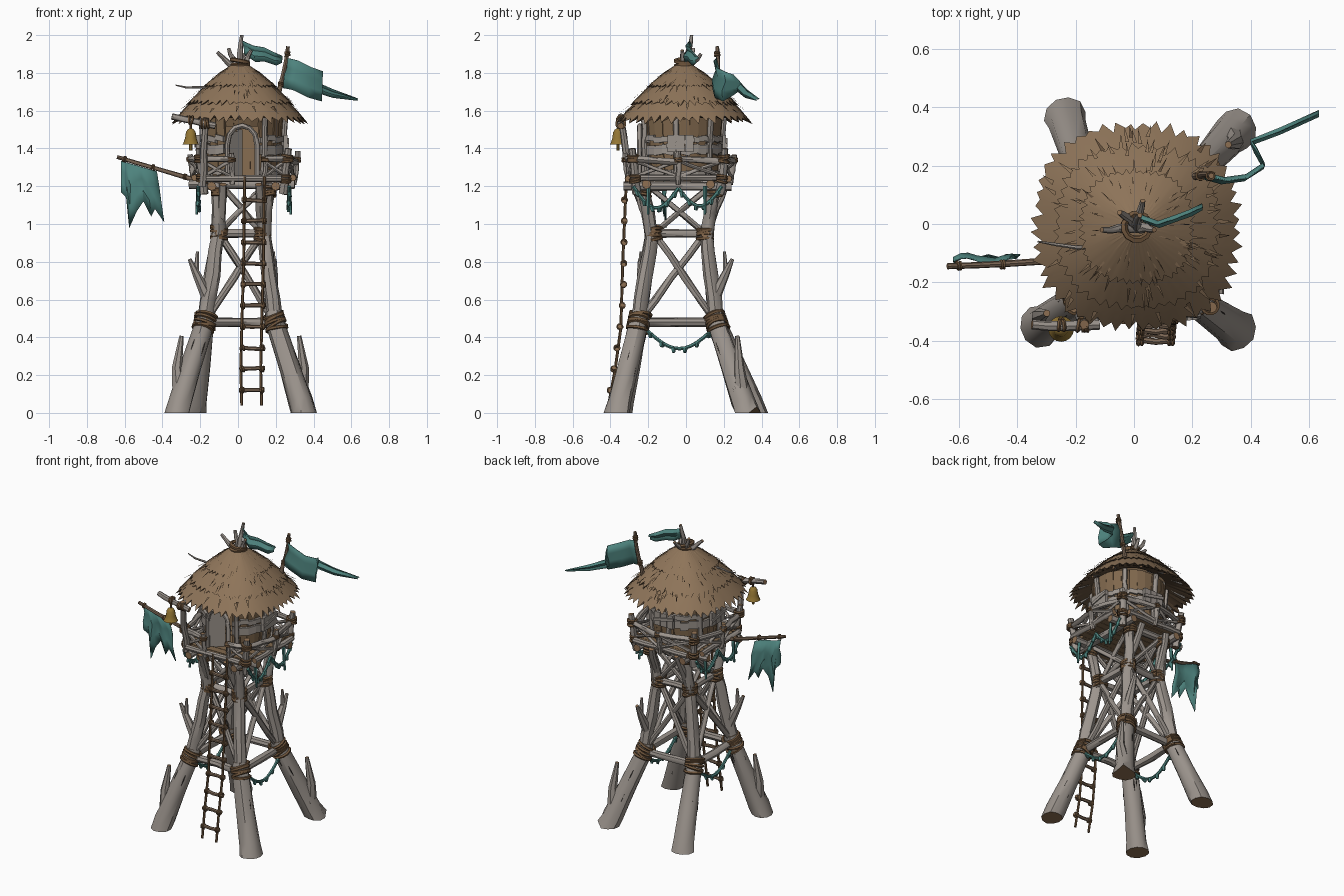
import bpy, bmesh, math, random
from mathutils import Vector, Matrix

random.seed(4)
if "Cube" in bpy.data.objects:
    bpy.data.objects.remove(bpy.data.objects["Cube"])

PALETTE = {
    "weathered_wood": (.33, .295, .265), "cut_wood": (.27, .16, .085),
    "plank_brown": (.22, .14, .075), "pole_brown": (.2, .135, .09),
    "rope_brown": (.165, .095, .047), "thatch": (.27, .175, .1),
    "thatch_shadow": (.12, .075, .042), "teal_cloth": (.075, .225, .205),
    "bell_brass": (.29, .18, .035), "dark_crack": (.035, .03, .026),
}
NAMES = list(PALETTE)
MATERIALS = []
for name, colour in PALETTE.items():
    material = bpy.data.materials.new(name)
    material.use_nodes = True
    material.diffuse_color = (*colour, 1)
    shader = next(n for n in material.node_tree.nodes if n.type == "BSDF_PRINCIPLED")
    shader.inputs["Base Color"].default_value = (*colour, 1)
    shader.inputs["Roughness"].default_value = .9
    MATERIALS.append(material)


def jitter(amount):
    return random.uniform(-amount, amount)


def finish(name, bm, thickness=0):
    """Turn a bmesh into an object holding only the materials it uses."""
    bmesh.ops.recalc_face_normals(bm, faces=bm.faces)
    used = sorted({f.material_index for f in bm.faces})
    mesh = bpy.data.meshes.new(name)
    for face in bm.faces:
        face.material_index = used.index(face.material_index)
        face.smooth = True
    bm.to_mesh(mesh)
    bm.free()
    for index in used:
        mesh.materials.append(MATERIALS[index])
    mesh.set_sharp_from_angle(angle=math.radians(40))
    obj = bpy.data.objects.new(name, mesh)
    bpy.context.collection.objects.link(obj)
    if thickness:
        obj.modifiers.new("thickness", "SOLIDIFY").thickness = thickness


def tube(bm, points, radii, mat, cap=None, sides=8, rough=0):
    """Sweep a round section along points; radii is a number or a list."""
    points = [Vector(p) for p in points]
    last, side, rings = len(points) - 1, None, []
    for i, p in enumerate(points):
        along = (points[min(i + 1, last)] - points[max(i - 1, 0)]).normalized()
        side = along.orthogonal() if side is None else side
        side = (side - along * side.dot(along)).normalized()
        other = along.cross(side)
        r = radii[i] if isinstance(radii, list) else radii
        ring = []
        for k in range(sides):
            a = math.tau * k / sides
            ring.append(bm.verts.new(p + (side * math.cos(a) + other * math.sin(a)) * r * (1 + jitter(rough))))
        rings.append(ring)
    for low, high in zip(rings, rings[1:]):
        for k in range(sides):
            n = (k + 1) % sides
            bm.faces.new((low[k], low[n], high[n], high[k])).material_index = NAMES.index(mat)
    for ring in (rings[0], rings[-1]):
        bm.faces.new(ring).material_index = NAMES.index(cap or mat)


def log(bm, a, b, r1, r2=None, bend=.006, sides=8, mat="weathered_wood"):
    """Slightly crooked log with sawn ends."""
    a, b = Vector(a), Vector(b)
    r2 = r2 or r1
    steps = [i / 4 for i in range(5)]
    pts = [a.lerp(b, s) + Vector((jitter(bend), jitter(bend), 0)) * (0 < s < 1) for s in steps]
    tube(bm, pts, [r1 + (r2 - r1) * s for s in steps], mat, "cut_wood", sides, .08)


def lash(bm, centre, axis, radius, turns=4, cord=.01):
    """Rope wound around a joint."""
    axis = Vector(axis).normalized()
    u = axis.orthogonal().normalized()
    v = axis.cross(u)
    for i in range(turns):
        tilt, phase = jitter(.3), jitter(3)
        middle = Vector(centre) + axis * cord * 1.8 * (i - (turns - 1) / 2)
        angles = [math.tau * k / 12 for k in range(13)]
        tube(bm, [middle + (u * math.cos(a) + v * math.sin(a) + axis * tilt * math.cos(a + phase)) * radius
                  for a in angles], cord, "rope_brown", sides=5)


def board(bm, centre, across, through, along, mat):
    """Box from its three full-length edge vectors."""
    m = Matrix((across, through, along)).transposed().to_4x4()
    m.translation = centre
    verts = bmesh.ops.create_cube(bm, size=1, matrix=m)["verts"]
    for face in {f for v in verts for f in v.link_faces}:
        face.material_index = NAMES.index(mat)


def cloth(name, top, bottom):
    """Ragged banner strung between an upper and a lower edge."""
    bm = bmesh.new()
    rows = []
    for a, b in zip(top, bottom):
        a, b = Vector(a), Vector(b)
        rows.append([bm.verts.new(a.lerp(b, s / 3) + Vector((0, .012 * math.sin(s * 2), 0))) for s in range(4)])
    for p, q in zip(rows, rows[1:]):
        for k in range(3):
            bm.faces.new((p[k], q[k], q[k + 1], p[k + 1])).material_index = NAMES.index("teal_cloth")
    finish(name, bm, .005)


def swag(bm, a, b, drop):
    """Sagging garland with little rag knots."""
    a, b = Vector(a), Vector(b)
    pts = [a.lerp(b, i / 12) - Vector((0, 0, drop * math.sin(math.pi * i / 12))) for i in range(13)]
    tube(bm, pts, .01, "teal_cloth", sides=6)
    for p in pts[1:-1:2]:
        tube(bm, [p, p - Vector((jitter(.008), jitter(.008), .024))], [.015, .008], "teal_cloth", sides=5)


# Tower legs: thick root logs, thinner upper logs, flared heads
FEET = {(-1, -1): (-.325, -.35), (1, -1): (.35, -.365), (1, 1): (.35, .325), (-1, 1): (-.235, .37)}
legs, bindings = bmesh.new(), bmesh.new()
knee, waist, head = {}, {}, {}
for key, (fx, fy) in FEET.items():
    sx, sy = key
    foot = Vector((fx, fy, 0))
    knee[key] = Vector((.01 + sx * .185, -.045 + sy * .205, .48))
    waist[key] = Vector((.015 + sx * .115, -.035 + sy * .135, .95))
    head[key] = Vector((.03 + sx * .13, -.035 + sy * .19, 1.22))
    over = knee[key].lerp(waist[key], .12)
    path = [foot, foot.lerp(knee[key], .13), foot.lerp(knee[key], .5), knee[key], over]
    tube(legs, path, [.073, .064, .057, .05, .045], "weathered_wood", "cut_wood", 10, .07)
    log(legs, knee[key], waist[key].lerp(head[key], .12), .042, .034)
    log(legs, waist[key].lerp(knee[key], .1), head[key], .036, .03)
    log(legs, waist[key], waist[key] + Vector((-sx * .02, sy * .11, .26)), .024, .02)
    direction = knee[key] - foot
    lash(bindings, knee[key], direction, .054, 5, .01)
    lash(bindings, waist[key], (0, 0, 1), .041, 4)
    lash(bindings, head[key] - Vector((0, 0, .05)), (0, 0, 1), .036, 3)
    for i in range(9):
        a, s = jitter(math.pi), random.uniform(.12, .75)
        out = Vector((math.cos(a), math.sin(a), 0)) * .058
        tube(legs, [foot.lerp(knee[key], s + d) + out * (1 - .15 * s) for d in (0, .08, .16)],
             [.001, .004, .001], "dark_crack", sides=4)
# Snapped branches on two opposite legs
for key, reach in (((-1, -1), Vector((-.065, -.01, .14))), ((1, 1), Vector((.01, .065, .14)))):
    k, f = knee[key], Vector((*FEET[key], 0))
    root, s = f.lerp(k, .14), key[0]
    tube(legs, [root, root + Vector((s * .02, -.02 * s, .17)), root + Vector((-s * .005, -.03 * s, .34))],
         [.045, .028, .012], "weathered_wood", "cut_wood", 7)
    mid = k.lerp(waist[key], .25)
    fork = mid + reach
    tube(legs, [mid, fork, fork + reach * .55], [.034, .022, .01], "weathered_wood", "cut_wood", 7)
    tube(legs, [fork, fork + Vector((0, 0, .13)) - reach * .1], [.016, .008], "weathered_wood", "cut_wood", 6)
# Feet sawn flat on the ground
for vert in legs.verts:
    if vert.co.z < .03:
        vert.co.z = 0
finish("tower_legs", legs)

# Cross braces on each face of the tower
braces = bmesh.new()
ORDER = list(FEET)
for i, a in enumerate(ORDER):
    b = ORDER[(i + 1) % 4]
    for level, r in ((knee, .024), (waist, .022)):
        reach = (level[b] - level[a]).normalized() * .045
        log(braces, level[a] - reach, level[b] + reach, r)
    for low, high, r in ((knee, waist, .018), (waist, head, .015)):
        log(braces, low[a], high[b], r)
        log(braces, low[b], high[a], r)
finish("cross_braces", braces)

# Platform: deck planks with clipped corners over edge beams
deck = bmesh.new()
CENTRE = Vector((.03, -.04, 0))
for i in range(11):
    y = -.29 + i * .05
    length = .52 - max(0, abs(i - 5) - 2) * .05
    board(deck, (.03 + jitter(.012), y, 1.235), (length, 0, 0), (0, .046, 0), (0, jitter(.004), .02), "plank_brown")
for s in (-1, 1):
    log(deck, CENTRE + Vector((s * .17, -.29, 1.2)), CENTRE + Vector((s * .17, .28, 1.2)), .024)
    log(deck, CENTRE + Vector((-.29, s * .17, 1.21)), CENTRE + Vector((.27, s * .17, 1.21)), .024)
    log(deck, CENTRE + Vector((-.2, s * .265, 1.24)), CENTRE + Vector((.2, s * .265, 1.24)), .018)
    log(deck, CENTRE + Vector((s * .26, -.2, 1.245)), CENTRE + Vector((s * .26, .2, 1.245)), .018)
finish("platform_deck", deck)

# Railing: eight-sided, flared posts, rails and struts, open at the ladder
rail = bmesh.new()


def rail_point(x, y, z):
    flare = (1 + (z - 1.2) * .5) * (1.05 - .19 * min(abs(x), abs(y)))
    return CENTRE + Vector((x * .25 * flare, y * .26 * flare, z))


corners = [(-1, -1), (1, -1), (1, 1), (-1, 1)]
for i, (ax, ay) in enumerate(corners):
    bx, by = corners[(i + 1) % 4]
    log(rail, rail_point(ax, ay, 1.16), rail_point(ax, ay, 1.4), .024, .018)
    for z in (1.24, 1.345):
        lash(bindings, rail_point(ax, ay, z), (0, 0, 1), .027, 3, .008)
    spans = ((0, .38), (.72, 1)) if i == 0 else ((0, .5), (.5, 1))
    for s, e in spans:
        (px, py), (qx, qy) = [(ax + (bx - ax) * t, ay + (by - ay) * t) for t in (s, e)]
        for x, y in ((px, py), (qx, qy)):
            log(rail, rail_point(x, y, 1.21), rail_point(x, y, 1.37 + jitter(.02)), .014)
            lash(bindings, rail_point(x, y, 1.34), (0, 0, 1), .018, 2, .007)
        log(rail, rail_point(px, py, 1.345), rail_point(qx, qy, 1.335 + jitter(.015)), .017)
        log(rail, rail_point(px, py, 1.25), rail_point(qx, qy, 1.335), .01)
        log(rail, rail_point(px, py, 1.335), rail_point(qx, qy, 1.25), .01)
finish("railing", rail)

# Hut: upright wall planks leaving a doorway, grey belts and posts
hut = bmesh.new()
AXIS = Vector((.02, -.03, 0))
COUNT = 28
for i in range(COUNT):
    a = math.tau * (i + .5) / COUNT - math.pi / 2
    out, side = Vector((math.cos(a), math.sin(a), 0)), Vector((-math.sin(a), math.cos(a), 0))
    doorway = out.y < -.92
    lean = out * .03 + Vector((0, 0, .09 if doorway else .36))
    lift = 1.56 if doorway else 1.42
    board(hut, AXIS + out * (.2 + jitter(.005)) + Vector((0, 0, lift)), side * .049, out * .018, lean, "plank_brown")
    if not doorway:
        for z, h in ((1.395, .05), (1.45, .03), (1.27, .025)):
            board(hut, AXIS + out * (.214 + (z - 1.42) * .09) + Vector((0, 0, z + jitter(.006))),
                  side * .051 + Vector((0, 0, jitter(.012))), out * .02, (0, 0, h), "weathered_wood")
        if i % 4 == 2:
            log(hut, AXIS + out * .205 + Vector((0, 0, 1.23)), AXIS + out * .235 + Vector((0, 0, 1.6)), .015)
# Side and back shutters
for a in (0, math.pi / 2, math.pi):
    out, side = Vector((math.cos(a), math.sin(a), 0)), Vector((-math.sin(a), math.cos(a), 0))
    for k in (-1, 0, 1):
        board(hut, AXIS + out * .232 + side * k * .047 + Vector((0, 0, 1.425)), side * .044, out * .02, (0, 0, .09), "weathered_wood")
    board(hut, AXIS + out * .243 + Vector((0, 0, 1.43)), side * .15 + Vector((0, 0, .03)), out * .012, (0, 0, .02), "weathered_wood")
finish("hut_walls", hut)

# Arched door frame and half-open leaf
door = bmesh.new()
arch = [(-.078, 1.25), (-.078, 1.42)]
arch += [(-.078 * math.cos(t * math.pi / 6), 1.43 + .09 * math.sin(t * math.pi / 6)) for t in range(1, 6)]
arch += [(.078, 1.42), (.078, 1.25)]
tube(door, [(.022 + x, -.245, z) for x, z in arch], .014, "weathered_wood", "cut_wood", 8, .08)
for k in range(3):
    board(door, (-.04 + k * .024, -.225 + k * .025, 1.365), (.025, .025, 0), (-.008, .008, 0),
          (0, 0, .23 + k * .02), "weathered_wood")
finish("door", door)

# Thatched roof: overlapping ragged skirts with loose straw
roof = bmesh.new()
HUB = Vector((.01, -.01, 0))


def roof_point(a, r, z):
    c, s = math.cos(a), math.sin(a)
    square = (abs(c) ** 2.5 + abs(s) ** 2.5) ** -.4
    return HUB + Vector((c * r * square, s * r * square, z))


def slope(r):
    """Roof height at a radius."""
    return 1.85 - .56 * r - .88 * r * r


COLUMNS = 96
for inner, outer, raise_by, rag in ((.25, .345, 0, .022), (.14, .275, .012, .016), (.03, .19, .02, .012)):
    rings = [[] for _ in range(4)]
    for k in range(COLUMNS):
        a = math.tau * k / COLUMNS
        tip = outer + (rag if k % 2 else -rag) * random.uniform(.2, 1)
        ridge = .003 if k % 2 else -.001
        for ring, r, dz in zip(rings, (inner, (inner + outer) / 2, tip, outer - .035), (0, ridge, 0, -.03)):
            ring.append(roof.verts.new(roof_point(a + jitter(.02), r, slope(r) + raise_by + dz)))
    for row in range(3):
        for k in range(COLUMNS):
            n = (k + 1) % COLUMNS
            face = roof.faces.new((rings[row][k], rings[row][n], rings[row + 1][n], rings[row + 1][k]))
            face.material_index = NAMES.index("thatch_shadow" if row == 2 else "thatch")
    if not raise_by:
        for k in range(COLUMNS):
            n = (k + 1) % COLUMNS
            inside = [roof.verts.new(roof_point(math.tau * j / COLUMNS, .19, 1.62)) for j in (n, k)]
            roof.faces.new((rings[3][k], rings[3][n], *inside)).material_index = NAMES.index("thatch_shadow")
for i in range(130):
    a, r = jitter(math.pi), .34 * math.sqrt(random.uniform(.1, 1))
    size = random.uniform(.025, .05)
    blade = [roof_point(a - .025, r - size, slope(r - size) + .018), roof_point(a + .025, r - size, slope(r - size) + .018),
             roof_point(a + jitter(.03), r + .012, slope(r) + .024)]
    roof.faces.new([roof.verts.new(p) for p in blade]).material_index = NAMES.index("thatch" if i % 5 else "thatch_shadow")
for k in range(12):
    a = math.tau * k / 12
    log(roof, roof_point(a, .1, 1.7), roof_point(a, .315, 1.56), .01)
finish("thatched_roof", roof)

# Roof crown of sticks and the flag poles
poles = bmesh.new()
crown = HUB + Vector((0, 0, 1.8))
for tip in ((.02, .03, 2), (-.11, -.02, 1.91), (.07, -.02, 1.92), (-.05, .04, 1.93), (.03, .08, 1.9)):
    log(poles, crown, tip, .021, .009)
lash(bindings, crown + Vector((0, 0, .03)), (0, 0, 1), .045, 4, .012)
tube(poles, [(-.15, -.08, 1.72), (-.2, -.08, 1.725), (-.27, -.07, 1.722), (-.33, -.06, 1.735)],
     [.007, .007, .006, .003], "weathered_wood", sides=6)
log(poles, (.2, .165, 1.62), (.265, .165, 1.94), .014, .01, mat="pole_brown")
log(poles, (-.2, -.13, 1.225), (-.64, -.145, 1.355), .013, .01, mat="pole_brown")
for p in ((.262, .165, 1.9), (.228, .165, 1.74)):
    lash(bindings, p, (0, 0, 1), .013, 3, .005)
for p in ((-.6, -.143, 1.343), (-.45, -.139, 1.3), (-.28, -.133, 1.25)):
    lash(bindings, p, (-1, 0, .3), .013, 2, .005)
# Bell arm
log(poles, (-.19, -.28, 1.2), (-.17, -.345, 1.56), .022, .016)
log(poles, (-.35, -.345, 1.57), (-.12, -.345, 1.52), .017)
lash(bindings, (-.175, -.345, 1.53), (1, 0, 0), .022, 3, .008)
finish("poles", poles)

# Bell
bell = bmesh.new()
tube(bell, [(-.25, -.36, z) for z in (1.42, 1.428, 1.455, 1.485, 1.5, 1.507)],
     [.044, .039, .03, .026, .017, .005], "bell_brass", sides=16)
tube(bell, [(-.25, -.36, 1.39), (-.25, -.36, 1.43)], .009, "bell_brass")
tube(bell, [(-.25, -.36, 1.5), (-.25, -.35, 1.56)], .007, "rope_brown")
lash(bell, (-.25, -.345, 1.55), (1, 0, 0), .02, 2, .007)
finish("bell", bell)

# Banners
cloth("side_banner", [(-.62 + .19 * i / 7, -.125 + .012 * math.sin(i), 1.335 - .008 * i) for i in range(8)],
      [(-.62, -.12, 1.17), (-.59, -.1, 1.14), (-.575, -.1, .98), (-.535, -.11, 1.07), (-.5, -.1, 1.12),
       (-.46, -.11, 1.04), (-.44, -.1, 1.08), (-.39, -.1, 1.01)])
cloth("rear_banner", [(.258, .165, 1.88), (.32, .15, 1.865), (.39, .16, 1.83), (.445, .2, 1.81), (.42, .25, 1.79), (.4, .28, 1.76), (.5, .32, 1.715), (.635, .38, 1.665)],
      [(.238, .165, 1.72), (.29, .15, 1.71), (.37, .16, 1.67), (.44, .2, 1.65), (.41, .25, 1.68), (.4, .28, 1.7), (.5, .32, 1.67), (.63, .38, 1.655)])
cloth("crown_pennant", [(.025, .02, 1.97), (.08, 0, 1.945), (.14, .02, 1.935), (.19, .04, 1.91), (.235, .06, 1.89)],
      [(.035, .02, 1.9), (.09, 0, 1.86), (.14, .02, 1.86), (.2, .04, 1.84), (.23, .06, 1.855)])

# Rag garlands on both flanks
rags = bmesh.new()
for s in (-1, 1):
    x = .015 + s * .2
    swag(rags, (x, -.22, .45), (x, .15, .45), .11)
    x = .03 + s * .24
    swag(rags, (x, -.28, 1.2), (x, -.04, 1.19), .11)
    swag(rags, (x, -.04, 1.19), (x, .19, 1.2), .1)
    for y in (-.2, .1):
        tube(rags, [(x, y, 1.2), (x + s * .01, y, 1.05)], [.012, .007], "teal_cloth", sides=5)
finish("rag_garlands", rags)

# Rope ladder
ladder = bmesh.new()
for x in (.02, .125):
    tube(ladder, [(x, -.41, .04), (x - .005, -.375, .23), (x, -.345, .45), (x + .01, -.335, .8), (x + .015, -.315, 1.25)],
         .008, "rope_brown", sides=6)
for i in range(10):
    z = .12 + i * .112
    y = -.325 - .085 * max(0, 1 - z / .65) ** 1.3 - .01 * (1.2 - z)
    x = .012 * z
    log(ladder, (x + .005, y, z), (x + .14, y, z + jitter(.008)), .011, sides=7, mat="pole_brown")
    for k in (.02, .125):
        lash(ladder, (x + k, y, z), (1, 0, 0), .013, 2, .006)
finish("rope_ladder", ladder)
finish("rope_bindings", bindings)
